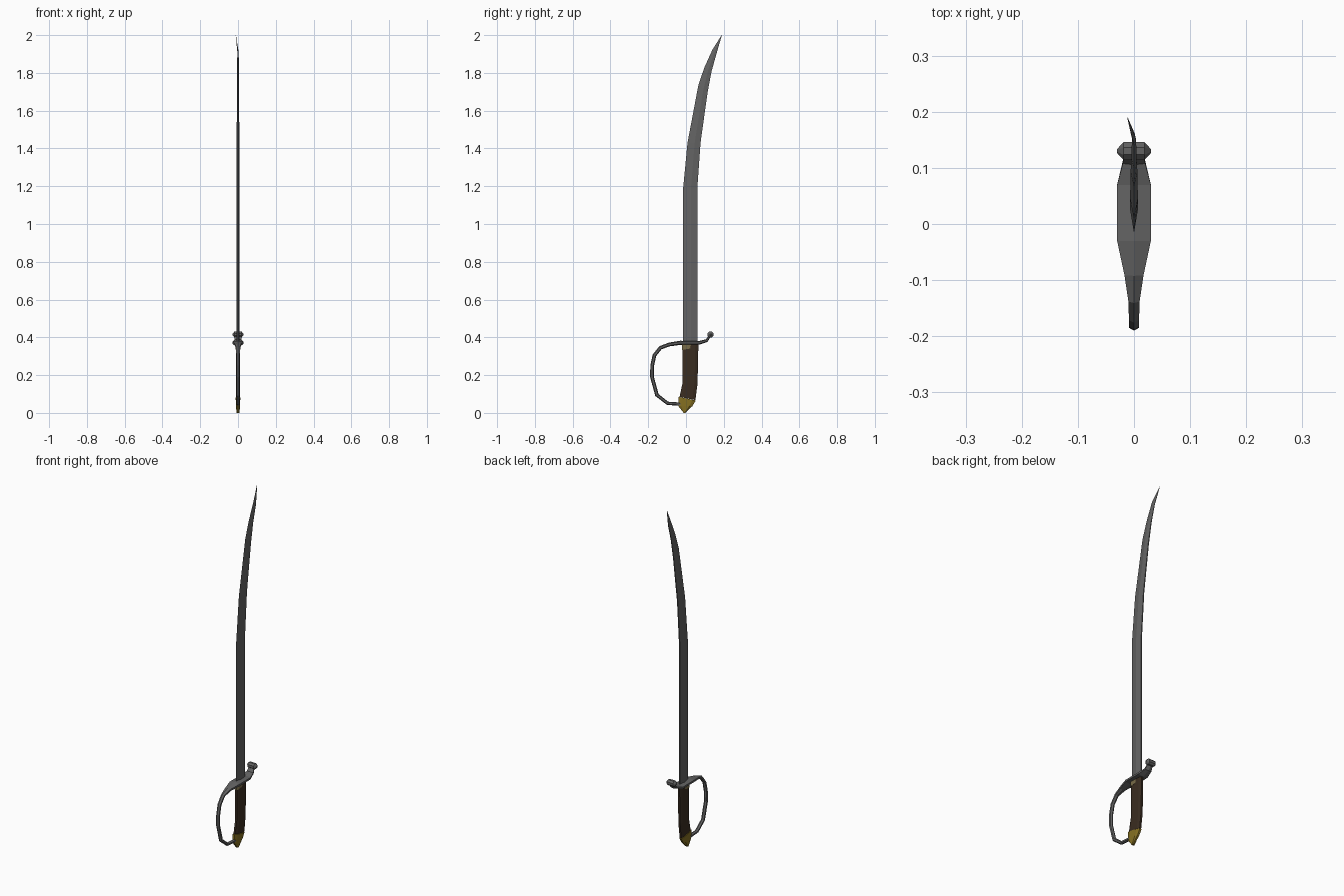
import bpy, bmesh, math
from mathutils import Vector

if "Cube" in bpy.data.objects:
    bpy.data.objects.remove(bpy.data.objects["Cube"])


def mat(name, rgb):
    m = bpy.data.materials.new(name)
    m.diffuse_color = (*rgb, 1)
    m.use_nodes = True
    m.node_tree.nodes["Principled BSDF"].inputs["Base Color"].default_value = m.diffuse_color
    return m


STEEL = mat("dark steel", (0.125, 0.125, 0.125))
LEATHER = mat("brown leather", (0.042, 0.026, 0.015))
BRASS = mat("brass", (0.24, 0.165, 0.016))
PALE = mat("dull brass", (0.19, 0.15, 0.065))


def loft(name, rings, material):
    """Skin a list of equal-length rings of points, capping both ends."""
    bm = bmesh.new()
    rows = [[bm.verts.new(p) for p in r] for r in rings]
    n = len(rows[0])
    for a, b in zip(rows, rows[1:]):
        for i in range(n):
            j = (i + 1) % n
            bm.faces.new((a[i], a[j], b[j], b[i]))
    bm.faces.new(rows[0][::-1])
    bm.faces.new(rows[-1])
    bmesh.ops.remove_doubles(bm, verts=bm.verts, dist=1e-5)
    bmesh.ops.recalc_face_normals(bm, faces=bm.faces)
    me = bpy.data.meshes.new(name)
    bm.to_mesh(me)
    bm.free()
    me.materials.append(material)
    ob = bpy.data.objects.new(name, me)
    bpy.context.collection.objects.link(ob)
    return ob


def span_ring(left, right, section, thick, shift=0.0):
    """Ring across two (y, z) points; section is (fraction across, x factor)."""
    l, r = Vector((0, *left)), Vector((0, *right))
    return [l.lerp(r, f) + Vector((x * thick + shift, 0, 0)) for f, x in section]


# Blade: sharp front edge, thick middle, narrower back
BLADE = [(0, 0), (0.55, 1), (1, 0.4), (1, -0.4), (0.55, -1)]
blade = [((-.016, .36), (.06, .36), .007), ((-.016, 1.18), (.06, 1.19), .007),
         ((.008, 1.43), (.077, 1.43), .007), ((.066, 1.738), (.114, 1.695), .006),
         ((.098, 1.83), (.135, 1.807), .005), ((.14, 1.923), (.161, 1.90), .0035)]
rings = [span_ring(l, r, BLADE, t) for l, r, t in blade]
rings.append(span_ring((.188, 1.999), (.19, 2.0), BLADE, .0005, -.0115))
loft("blade", rings, STEEL)

# Grip, pommel and ferrule share a chamfered section
GRIP = [(0, .5), (.2, 1), (.8, 1), (1, .5), (1, -.5), (.8, -1), (.2, -1), (0, -.5)]
loft("grip", [span_ring(l, r, GRIP, t) for l, r, t in [
    ((-.034, .085), (.050, .068), .010), ((-.018, .16), (.061, .155), .011),
    ((-.018, .335), (.065, .335), .011), ((-.012, .365), (.065, .365), .011)]], LEATHER)
loft("pommel", [span_ring(l, r, GRIP, t) for l, r, t in [
    ((-.012, .0), (-.004, .0), .008), ((-.040, .035), (.034, .036), .0105),
    ((-.039, .085), (.052, .066), .012)]], BRASS)
loft("ferrule", [span_ring(l, r, GRIP, t) for l, r, t in [
    ((-.021, .333), (.030, .342), .0125), ((-.021, .365), (.036, .365), .0125)]], PALE)

# Guard: knuckle bow widening into the cross plate and quillon
# (y, z, half width, half thickness)
path = [(-.03, .046, .009, .009), (-.098, .051, .009, .009), (-.154, .095, .009, .010),
        (-.180, .19, .009, .010), (-.179, .25, .009, .010), (-.167, .305, .009, .010),
        (-.135, .345, .010, .010), (-.09, .362, .017, .010), (-.03, .371, .030, .011),
        (.07, .371, .030, .010), (.110, .383, .020, .008), (.126, .408, .016, .006)]
HEX = [(0, 1), (1, .5), (1, -.5), (0, -1), (-1, -.5), (-1, .5)]
rings = []
for i, (y, z, w, t) in enumerate(path):
    a, b = path[max(i - 1, 0)], path[min(i + 1, len(path) - 1)]
    d = Vector((b[0] - a[0], b[1] - a[1])).normalized()
    rings.append([(u * w, y - d.y * v * t, z + d.x * v * t) for u, v in HEX])
loft("guard", rings, STEEL)

# Barrel-shaped knob at the quillon end
rings = []
for x, r in [(-.030, .004), (-.019, .017), (.019, .017), (.030, .004)]:
    rings.append([(x, .130 + r * math.cos(math.tau * k / 8 + math.pi / 8),
                   .415 + r * math.sin(math.tau * k / 8 + math.pi / 8)) for k in range(8)])
loft("quillon_knob", rings, STEEL)
